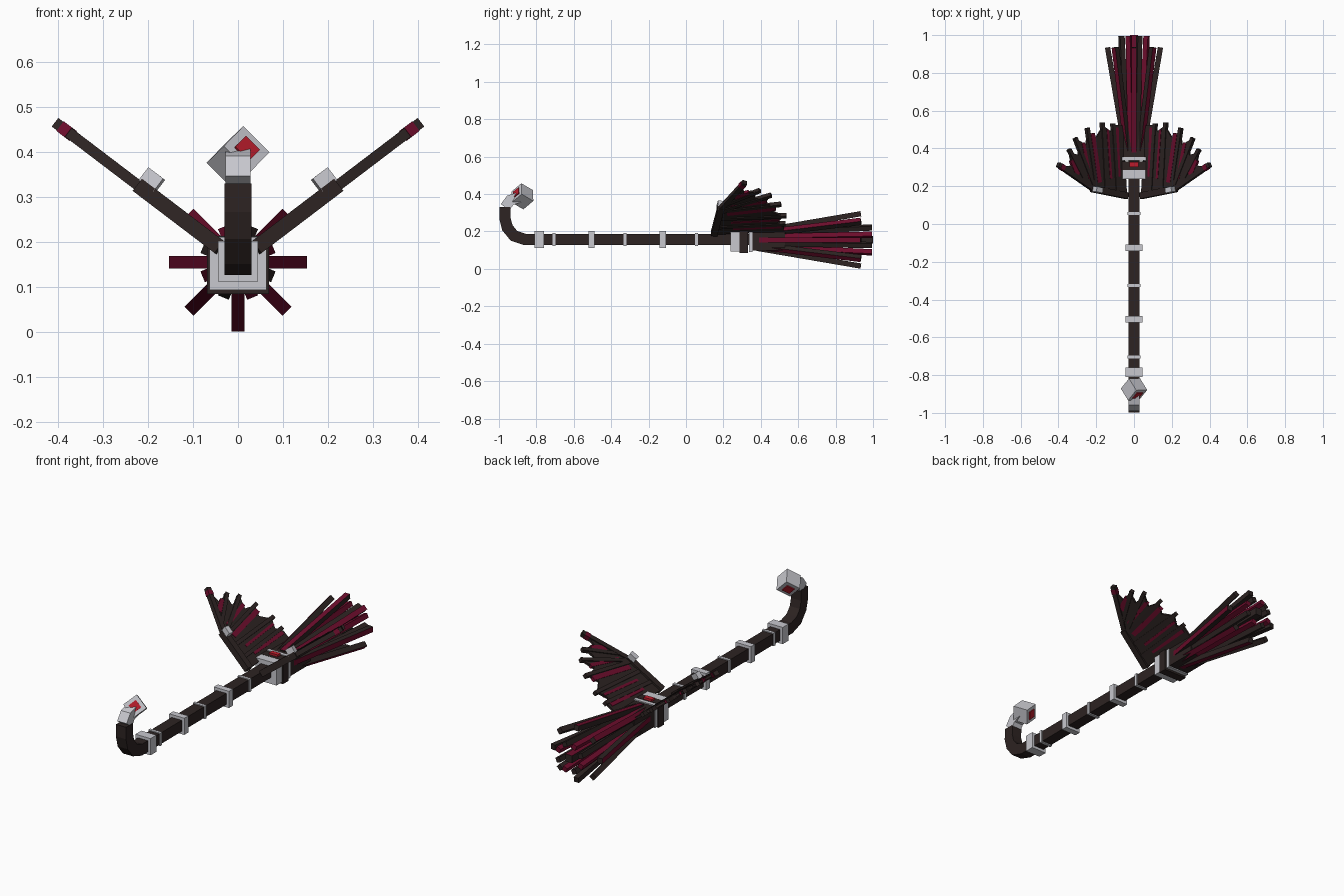
import bpy, bmesh, math
from mathutils import Vector, Matrix

cube = bpy.data.objects.get("Cube")
if cube:
    bpy.data.objects.remove(cube, do_unlink=True)


def material(name, rgb):
    m = bpy.data.materials.new(name)
    m.use_nodes = True
    m.diffuse_color = (*rgb, 1)
    m.node_tree.nodes["Principled BSDF"].inputs["Base Color"].default_value = (*rgb, 1)
    return m


DARK = material("dark wood", (0.026, 0.017, 0.016))
MAROON = material("maroon", (0.150, 0.004, 0.025))
SILVER = material("silver", (0.58, 0.58, 0.62))
RED = material("red gem", (0.50, 0.012, 0.025))


def finish(name, bm, *mats):
    bmesh.ops.recalc_face_normals(bm, faces=bm.faces)
    me = bpy.data.meshes.new(name)
    bm.to_mesh(me)
    bm.free()
    for m in mats:
        me.materials.append(m)
    ob = bpy.data.objects.new(name, me)
    bpy.context.collection.objects.link(ob)
    return ob


def box(name, centre, size, mat, axes=None):
    """Box with optional rotation given as three axis vectors."""
    bm = bmesh.new()
    bmesh.ops.create_cube(bm, size=1)
    rot = Matrix([Vector(a).normalized() for a in axes]).transposed() if axes else Matrix.Identity(3)
    bm.transform(Matrix.Translation(centre) @ rot.to_4x4() @ Matrix.Diagonal((*size, 1)))
    return finish(name, bm, mat)


def bar(name, p0, p1, up, width, thick, mat, face_mat=None):
    """Square bar between two points; face_mat colours the side facing up."""
    p0, p1 = Vector(p0), Vector(p1)
    d = (p1 - p0).normalized()
    side = d.cross(Vector(up)).normalized()
    top = side.cross(d)
    ob = box(name, (p0 + p1) / 2, (width, (p1 - p0).length, thick), mat, (side, d, top))
    if face_mat:
        ob.data.materials.append(face_mat)
        for f in ob.data.polygons:
            f.material_index = int(f.normal.dot(top) > 0.9)
    return ob


def sweep(name, path, half, mat):
    """Square section mitred along a path of (y, z) points."""
    bm = bmesh.new()
    pts = [Vector(p) for p in path]
    rings = []
    for i, p in enumerate(pts):
        a = (p - pts[i - 1]).normalized() if i else (pts[1] - p).normalized()
        b = (pts[i + 1] - p).normalized() if i < len(pts) - 1 else a
        t = (a + b).normalized()
        n = Vector((-t.y, t.x)) * half / max(t.dot(a), 0.5)
        rings.append([bm.verts.new((x * half, p.x + s * n.x, p.y + s * n.y))
                      for x, s in ((-1, -1), (1, -1), (1, 1), (-1, 1))])
    for r, q in zip(rings, rings[1:]):
        for k in range(4):
            bm.faces.new((r[k], r[(k + 1) % 4], q[(k + 1) % 4], q[k]))
    bm.faces.new(rings[0])
    bm.faces.new(rings[-1])
    return finish(name, bm, mat)


# Handle with hooked end and silver tip
ZC = 0.157
sweep("handle", [(0.36, ZC), (-0.86, ZC), (-0.92, 0.177), (-0.955, 0.22),
                 (-0.968, 0.27), (-0.967, 0.33)], 0.03, DARK)
sweep("hook_tip", [(-0.967, 0.33), (-0.94, 0.367), (-0.885, 0.385)], 0.028, SILVER)

# Tilted head block with a gem showing on two opposite faces
axes = ((0.47, -0.76, 0.45), (0.70, 0.02, -0.70), (0.523, 0.644, 0.541))
head = (0, -0.875, 0.388)
box("head_block", head, (0.082, 0.082, 0.082), SILVER, axes)
box("head_gem", head, (0.092, 0.044, 0.044), RED, axes)

# Rings along the handle
for y, w, h in ((-0.785, 0.05, 0.09), (-0.705, 0.016, 0.07), (-0.505, 0.034, 0.09),
                (-0.325, 0.016, 0.07), (-0.125, 0.034, 0.09), (0.055, 0.016, 0.07)):
    box("handle_ring", (0, y, ZC), (h, w, h), SILVER)

# Collar, gem and brush socket
box("front_collar", (0, 0.262, 0.152), (0.126, 0.048, 0.118), SILVER)
box("collar_core", (0, 0.308, 0.148), (0.138, 0.046, 0.128), DARK)
box("rear_collar", (0, 0.346, 0.152), (0.128, 0.02, 0.122), SILVER)
box("collar_gem", (0, 0.315, 0.212), (0.05, 0.026, 0.022), RED)
box("brush_socket", (0, 0.44, 0.152), (0.122, 0.18, 0.11), DARK)

# Brush: outer and inner rings of bristles around a core
for i in range(8):
    a = i * math.pi / 4
    r = Vector((math.cos(a), 0, math.sin(a)))
    c = Vector((0, 0, 0.155))
    bar("outer_bristle", c + r * 0.045 + Vector((0, 0.38, 0)),
        c + r * 0.14 + Vector((0, 0.935, 0)), r, 0.028, 0.028, DARK, MAROON)
    a += math.pi / 8
    r = Vector((math.cos(a), 0, math.sin(a)))
    bar("inner_bristle", c + r * 0.04 + Vector((0, 0.38, 0)),
        c + r * 0.072 + Vector((0, 0.995, 0)), r, 0.026, 0.026, DARK if i % 2 else MAROON)
bar("core_bristle", (0, 0.4, 0.155), (0, 1.0, 0.155), (0, 0, 1), 0.04, 0.04, DARK, MAROON)

# Wing plan shapes as (x, y), lifted onto the slanted wing plane
MEMBRANE = [(0.04, 0.15), (0.205, 0.18), (0.385, 0.30), (0.33, 0.31), (0.345, 0.38),
            (0.295, 0.365), (0.30, 0.445), (0.255, 0.42), (0.245, 0.49), (0.20, 0.46),
            (0.165, 0.52), (0.125, 0.49), (0.10, 0.525), (0.06, 0.52)]
RIBS = [((0.25, 0.21), (0.345, 0.395)), ((0.205, 0.18), (0.312, 0.455)),
        ((0.20, 0.18), (0.248, 0.508)), ((0.15, 0.17), (0.168, 0.538)),
        ((0.09, 0.16), (0.112, 0.532))]
STRIPES = [((0.30, 0.26), (0.33, 0.34), 0.030), ((0.235, 0.24), (0.272, 0.43), 0.020),
           ((0.185, 0.22), (0.222, 0.48), 0.026), ((0.085, 0.25), (0.095, 0.51), 0.022),
           ((0.125, 0.24), (0.143, 0.50), 0.014)]

for s, label in ((1, "left"), (-1, "right")):
    normal = Vector((-0.6 * s, 0, 0.8))

    def lift(p, off=0.0):
        return Vector((s * p[0], p[1], 0.195 + (p[0] - 0.05) * 0.76)) + normal * off

    bm = bmesh.new()
    f = bm.faces.new([bm.verts.new(lift(p, -0.006)) for p in MEMBRANE])
    ext = bmesh.ops.extrude_face_region(bm, geom=[f])
    bmesh.ops.translate(bm, vec=normal * 0.012,
                        verts=[v for v in ext["geom"] if isinstance(v, bmesh.types.BMVert)])
    finish(label + "_wing_membrane", bm, DARK)
    bar(label + "_wing_arm", lift((0.04, 0.15)), lift((0.222, 0.186)), normal, 0.034, 0.034, DARK)
    bar(label + "_wing_spar", lift((0.205, 0.178)), lift((0.402, 0.315)), normal, 0.026, 0.024, DARK)
    bar(label + "_wing_tip_band", lift((0.372, 0.294)), lift((0.390, 0.307)),
        normal, 0.029, 0.027, MAROON)
    bar(label + "_wing_bracket", lift((0.192, 0.177), 0.028), lift((0.225, 0.185), 0.028),
        normal, 0.028, 0.036, SILVER)
    for p, q in RIBS:
        bar(label + "_wing_rib", lift(p), lift(q), normal, 0.020, 0.022, DARK)
    for p, q, w in STRIPES:
        bar(label + "_wing_stripe", lift(p), lift(q), normal, w, 0.017, MAROON)
